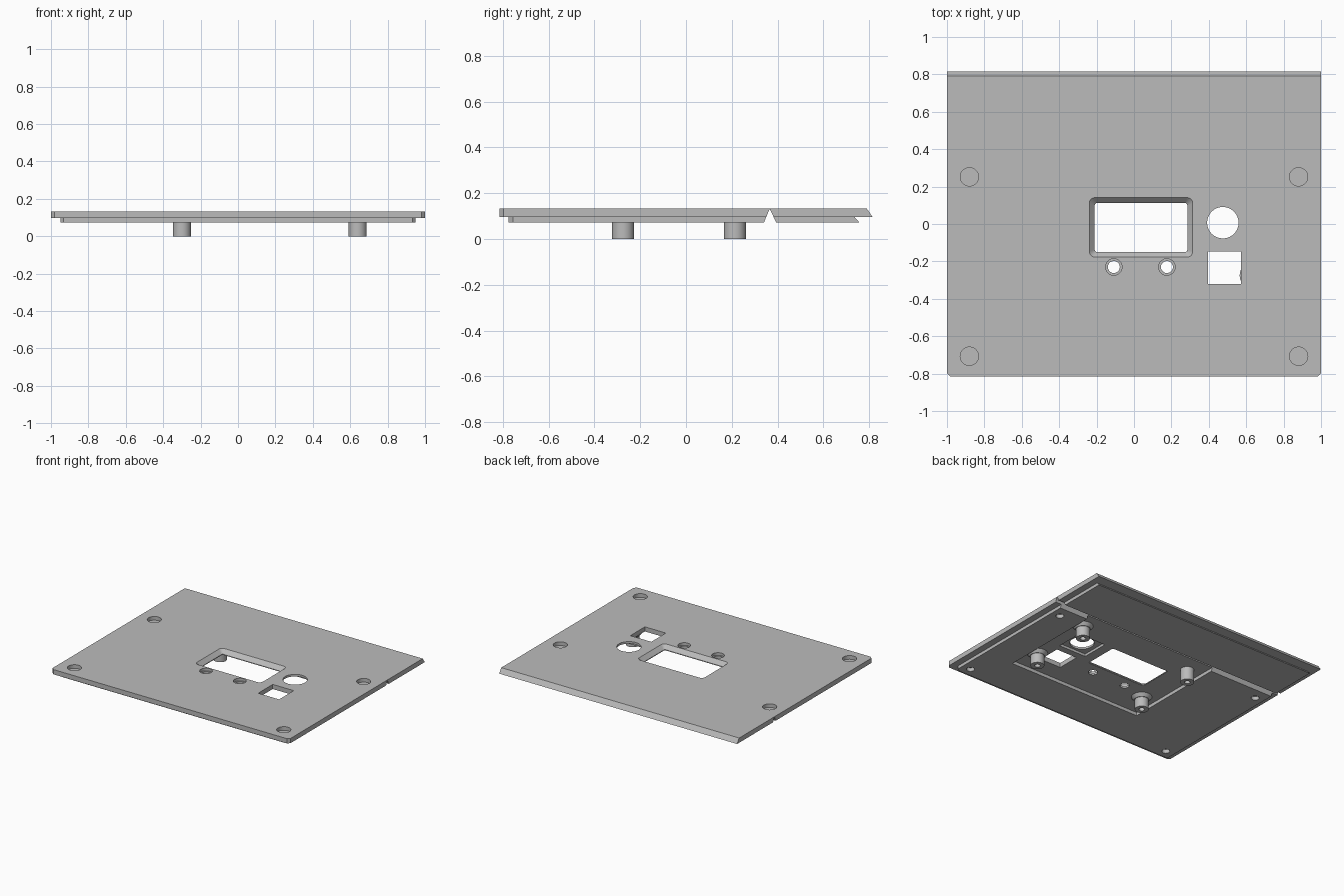
import bpy, bmesh, math

old = bpy.data.objects.get("Cube")
if old:
    bpy.data.objects.remove(old, do_unlink=True)

grey = bpy.data.materials.new("plain grey")
grey.use_nodes = True
GREY = (0.5, 0.5, 0.5, 1)
grey.diffuse_color = GREY
grey.node_tree.nodes["Principled BSDF"].inputs["Base Color"].default_value = GREY

TOP, STEP, BASE, FLOOR = 0.133, 0.097, 0.073, 0.097


def loft(name, low, high, z0, z1):
    """Solid between two matching counter-clockwise outlines."""
    bm = bmesh.new()
    a = [bm.verts.new((x, y, z0)) for x, y in low]
    b = [bm.verts.new((x, y, z1)) for x, y in high]
    bm.faces.new(a[::-1])
    bm.faces.new(b)
    n = len(a)
    for i in range(n):
        j = (i + 1) % n
        bm.faces.new((a[i], a[j], b[j], b[i]))
    bmesh.ops.recalc_face_normals(bm, faces=bm.faces)
    me = bpy.data.meshes.new(name)
    bm.to_mesh(me)
    bm.free()
    me.materials.append(grey)
    ob = bpy.data.objects.new(name, me)
    bpy.context.collection.objects.link(ob)
    return ob


def rect(x0, x1, y0, y1, r=0.0):
    if r == 0:
        return [(x0, y0), (x1, y0), (x1, y1), (x0, y1)]
    pts = []
    centres = [(x1 - r, y1 - r), (x0 + r, y1 - r), (x0 + r, y0 + r), (x1 - r, y0 + r)]
    for q, (cx, cy) in enumerate(centres):
        for k in range(6):
            t = (q + k / 5) * math.pi / 2
            pts.append((cx + r * math.cos(t), cy + r * math.sin(t)))
    return pts


def circle(x, y, r, n=40):
    return [(x + r * math.cos(2 * math.pi * i / n), y + r * math.sin(2 * math.pi * i / n))
            for i in range(n)]


def prism(name, pts, z0, z1):
    return loft(name, pts, pts, z0, z1)


def plate_outline(w, front, back, c):
    return [(-w + c, front), (w - c, front), (w, front + c), (w, back),
            (-w, back), (-w, front + c)]


def combine(target, tool, operation):
    mod = target.modifiers.new("bool", "BOOLEAN")
    mod.operation, mod.solver, mod.object = operation, "EXACT", tool
    deps = bpy.context.evaluated_depsgraph_get()
    me = bpy.data.meshes.new_from_object(target.evaluated_get(deps))
    target.modifiers.clear()
    target.data = me
    bpy.data.objects.remove(tool, do_unlink=True)


def cut(tool):
    combine(panel, tool, "DIFFERENCE")


# Top plate with a sloping back edge, and the stepped lip beneath it
panel = loft("panel", plate_outline(1, -0.815, 0.815, 0.018),
             plate_outline(1, -0.815, 0.79, 0.018), STEP, TOP)
lip = loft("lip", plate_outline(0.95, -0.775, 0.757, 0.018),
           plate_outline(0.95, -0.775, 0.727, 0.018), BASE, STEP + 0.01)
combine(panel, lip, "UNION")

# Pocket on the underside, then a deeper one around the round opening
cut(prism("pocket", rect(-0.41, 0.71, -0.46, 0.355), 0.02, FLOOR + 0.001))
cut(prism("round_pocket", rect(0.36, 0.59, -0.095, 0.115), 0.02, FLOOR + 0.02))

# Bending groove across the underside
cut(loft("groove", rect(-1.2, 1.2, 0.339, 0.396), rect(-1.2, 1.2, 0.365, 0.367),
         BASE - 0.005, TOP - 0.003))

# Display window with sloping sides
cut(prism("window", rect(-0.21, 0.285, -0.15, 0.112, 0.012), 0.02, 0.2))
cut(loft("window_bevel", rect(-0.207, 0.282, -0.147, 0.109, 0.014),
         rect(-0.24, 0.315, -0.178, 0.142, 0.03), FLOOR + 0.003, TOP + 0.001))

# Round and square openings
cut(prism("round_opening", circle(0.475, 0.007, 0.084, 64), 0.02, 0.2))
cut(prism("square_opening", rect(0.395, 0.571, -0.322, -0.147), 0.02, 0.2))

# Indicator holes, wider at the top
for x in (-0.108, 0.176):
    cut(prism("indicator_hole", circle(x, -0.23, 0.032), 0.02, 0.2))
    cut(prism("indicator_rim", circle(x, -0.23, 0.044), TOP - 0.02, 0.2))

# Screw recesses above and narrow holes below, with a thin web between
for x in (-0.88, 0.88):
    for y in (-0.707, 0.252):
        cut(prism("screw_recess", circle(x, y, 0.049), TOP - 0.028, 0.2))
        cut(prism("screw_hole", circle(x, y, 0.028), 0.02, TOP - 0.032))

# Hollow standoffs with a flared foot
parts = [panel]
for x in (-0.30, 0.64):
    for y in (-0.275, 0.214):
        post = prism("standoff", circle(x, y, 0.048), 0, FLOOR + 0.006)
        if (x, y) != (-0.30, 0.214):
            foot = loft("foot", circle(x, y, 0.052), circle(x, y, 0.075),
                        BASE + 0.001, FLOOR + 0.005)
            combine(post, foot, "UNION")
        combine(post, prism("bore", circle(x, y, 0.02, 24), -0.1, 0.08), "DIFFERENCE")
        parts.append(post)

# Soft shading on the curved walls only
bpy.ops.object.select_all(action="DESELECT")
for ob in parts:
    ob.select_set(True)
bpy.context.view_layer.objects.active = panel
bpy.ops.object.shade_smooth_by_angle(angle=math.radians(25))
